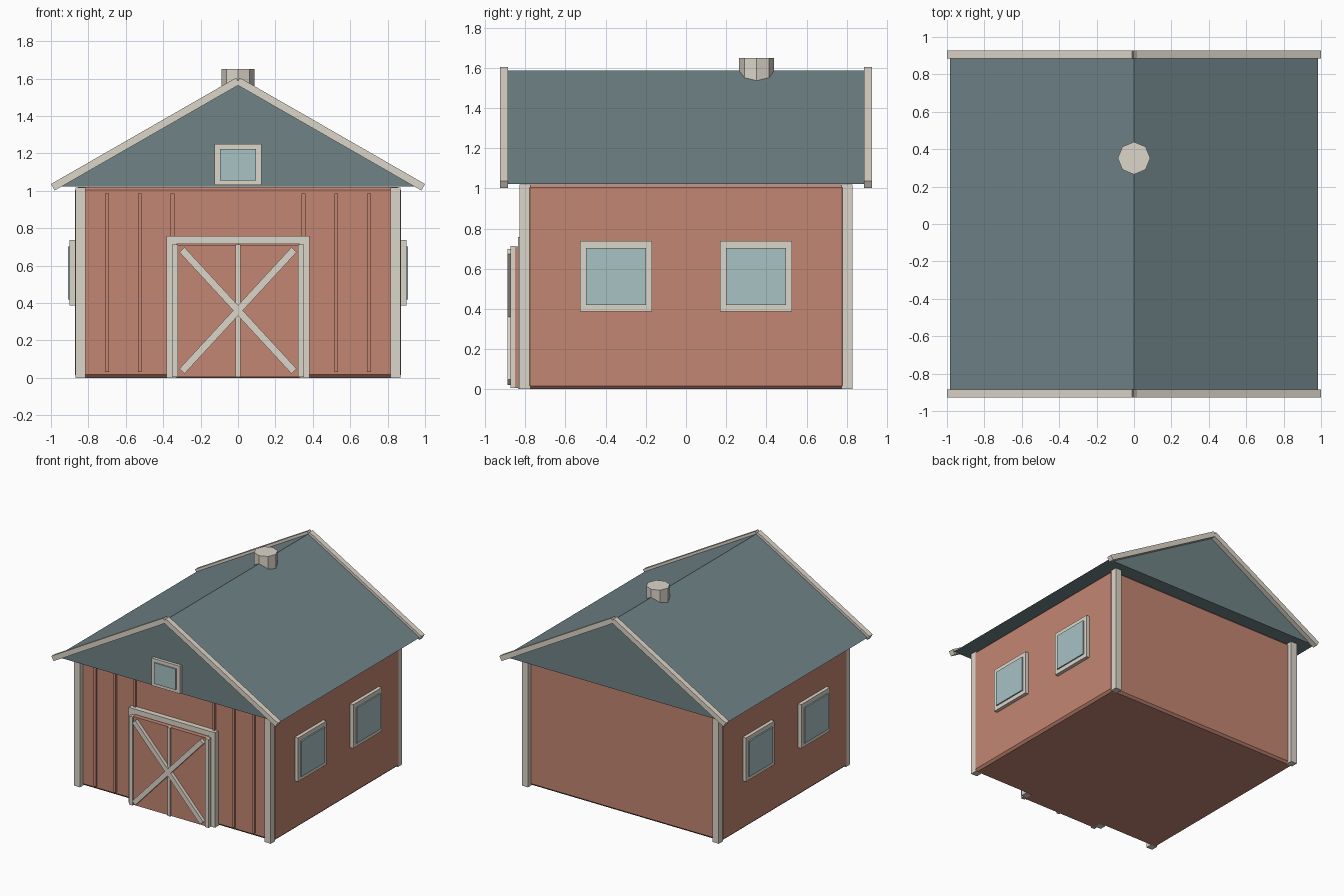
import bpy, bmesh
from math import atan2, hypot
from mathutils import Matrix

if "Cube" in bpy.data.objects:
    bpy.data.objects.remove(bpy.data.objects["Cube"])


def material(name, rgb):
    m = bpy.data.materials.new(name)
    m.diffuse_color = (*rgb, 1)
    m.use_nodes = True
    m.node_tree.nodes["Principled BSDF"].inputs["Base Color"].default_value = m.diffuse_color
    return m


RED = material("barn red", (0.55, 0.24, 0.17))
CREAM = material("cream trim", (0.72, 0.67, 0.59))
TEAL = material("teal roof", (0.16, 0.225, 0.24))
GLASS = material("glass", (0.39, 0.54, 0.55))


def finish(name, bm, mat):
    bmesh.ops.recalc_face_normals(bm, faces=bm.faces)
    me = bpy.data.meshes.new(name)
    bm.to_mesh(me)
    bm.free()
    me.materials.append(mat)
    ob = bpy.data.objects.new(name, me)
    bpy.context.collection.objects.link(ob)
    return ob


def box(name, x, y, z, mat, bevel=0):
    """Box from (min, max) ranges."""
    bm = bmesh.new()
    size = [r[1] - r[0] for r in (x, y, z)]
    mid = [(r[0] + r[1]) / 2 for r in (x, y, z)]
    bmesh.ops.create_cube(bm, size=1, matrix=Matrix.Translation(mid) @ Matrix.Diagonal((*size, 1)))
    if bevel:
        bmesh.ops.bevel(bm, geom=bm.edges[:], offset=bevel, segments=1, affect='EDGES')
    return finish(name, bm, mat)


def board(name, a, b, width, y, mat):
    """Straight board between two (x, z) points on a front-facing plane."""
    dx, dz = b[0] - a[0], b[1] - a[1]
    mid = ((a[0] + b[0]) / 2, (y[0] + y[1]) / 2, (a[1] + b[1]) / 2)
    bm = bmesh.new()
    bmesh.ops.create_cube(bm, size=1, matrix=Matrix.Translation(mid)
                          @ Matrix.Rotation(-atan2(dz, dx), 4, 'Y')
                          @ Matrix.Diagonal((hypot(dx, dz), y[1] - y[0], width, 1)))
    return finish(name, bm, mat)


def span(s, a, b):
    """Range a..b mirrored by sign s."""
    return tuple(sorted((s * a, s * b)))


# Walls with chamfered edges
box("walls", (-0.872, 0.872), (-0.793, 0.793), (0, 1.02), RED, 0.017)

# Solid gabled roof
bm = bmesh.new()
face = bm.faces.new([bm.verts.new((x, -0.888, z)) for x, z in ((-0.985, 1.022), (0.985, 1.022), (0, 1.586))])
ext = bmesh.ops.extrude_face_region(bm, geom=[face])
bmesh.ops.translate(bm, vec=(0, 1.776, 0), verts=[v for v in ext["geom"] if isinstance(v, bmesh.types.BMVert)])
finish("roof", bm, TEAL)

# Roof vent on the ridge
bm = bmesh.new()
bmesh.ops.create_cone(bm, cap_ends=True, segments=8, radius1=0.087, radius2=0.087, depth=0.15,
                      matrix=Matrix.Translation((0, 0.352, 1.575)))
finish("roof_vent", bm, CREAM)

for sx in (-1, 1):
    side = "left" if sx < 0 else "right"
    for sy in (-1, 1):
        end = "front" if sy < 0 else "back"
        # Corner posts and gable boards
        box(f"{end}_{side}_corner_post", span(sx, 0.815, 0.869), span(sy, 0.774, 0.828), (0, 1.018), CREAM)
        board(f"{end}_{side}_gable_board", (0, 1.587), (sx * 0.99, 1.019), 0.04, span(sy, 0.885, 0.927), CREAM)
        # Side windows
        box(f"{end}_{side}_window_frame", span(sx, 0.85, 0.9), span(sy, 0.17, 0.528), (0.388, 0.738), CREAM)
        box(f"{end}_{side}_window_glass", span(sx, 0.86, 0.91), span(sy, 0.2, 0.498), (0.42, 0.703), GLASS)
    # Wall battens
    for i, x in enumerate((0.35, 0.525, 0.7)):
        box(f"{side}_batten_{i + 1}", span(sx, x - 0.01, x + 0.01), (-0.808, -0.78), (0.03, 0.985), RED)
    # Door surround and door stile
    box(f"{side}_door_jamb", span(sx, 0.33, 0.381), (-0.835, -0.78), (0, 0.716), CREAM)
    box(f"{side}_door_stile", span(sx, 0.32, 0.352), (-0.874, -0.85), (0.005, 0.712), CREAM)
    # Diagonal brace
    board(f"{side}_door_brace", (-sx * 0.3, 0.035), (sx * 0.3, 0.685), 0.038, (-0.888, -0.855), CREAM)

# Door
box("door_header", (-0.381, 0.381), (-0.835, -0.78), (0.716, 0.758), CREAM)
box("door_panel", (-0.348, 0.348), (-0.86, -0.78), (0.005, 0.71), RED)
box("door_centre_bar", (-0.0125, 0.0125), (-0.874, -0.85), (0.005, 0.712), CREAM)

# Gable window
box("gable_window_frame", (-0.125, 0.125), (-0.912, -0.87), (1.03, 1.25), CREAM)
box("gable_window_glass", (-0.095, 0.095), (-0.922, -0.88), (1.056, 1.223), GLASS)
